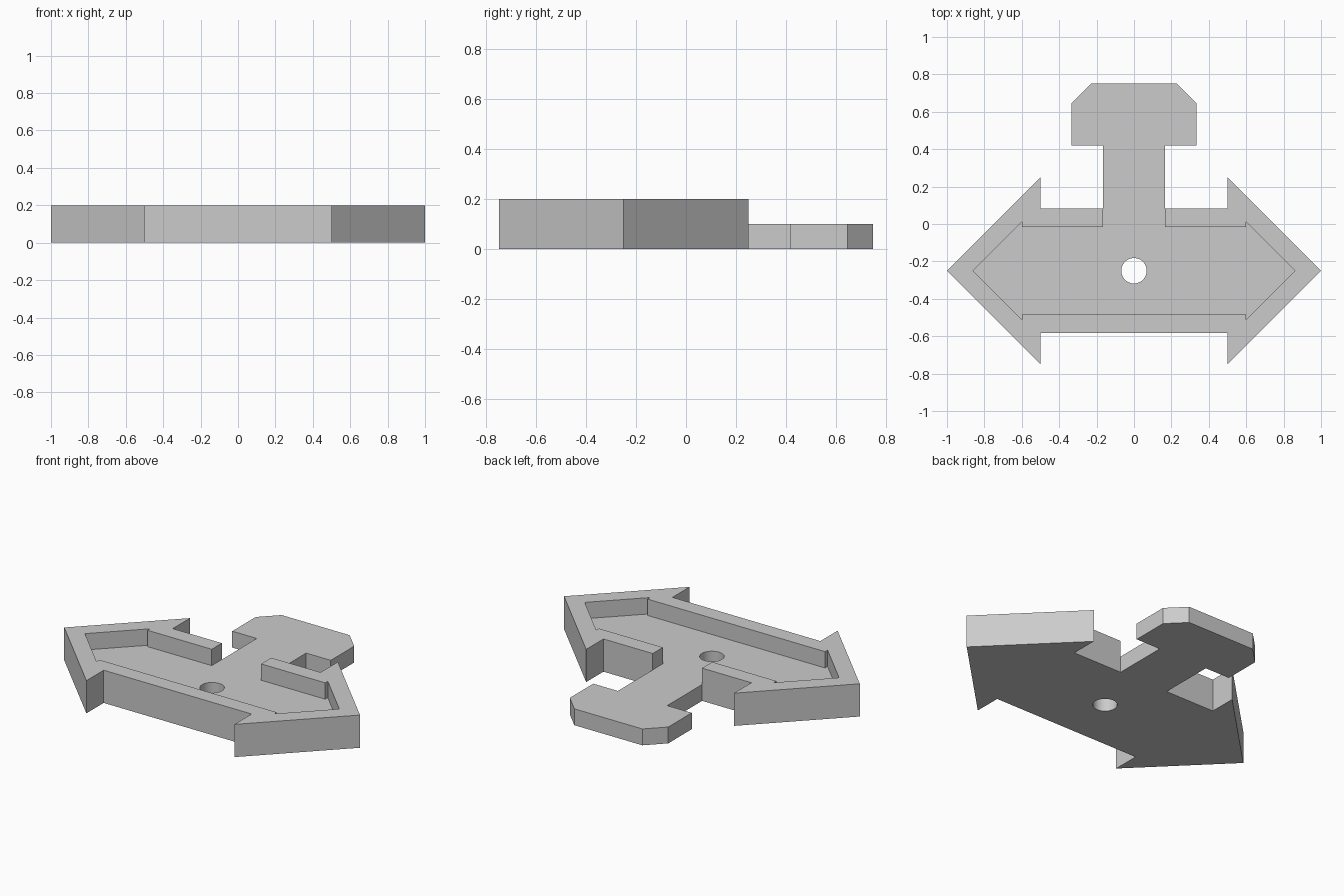
import bpy, bmesh, math

default = bpy.data.objects.get("Cube")
if default:
    bpy.data.objects.remove(default, do_unlink=True)

HEIGHT, FLOOR = 0.2, 0.1
MID_Y = -0.25

grey = bpy.data.materials.new("plain_grey")
grey.use_nodes = True
grey.diffuse_color = (0.6, 0.6, 0.6, 1)
grey.node_tree.nodes["Principled BSDF"].inputs["Base Color"].default_value = (0.6, 0.6, 0.6, 1)


def prism(name, outline, z0, z1):
    """Extrude a closed outline from z0 to z1."""
    bm = bmesh.new()
    face = bm.faces.new([bm.verts.new((x, y, z0)) for x, y in outline])
    top = bmesh.ops.extrude_face_region(bm, geom=[face])["geom"]
    bmesh.ops.translate(bm, vec=(0, 0, z1 - z0),
                        verts=[v for v in top if isinstance(v, bmesh.types.BMVert)])
    bmesh.ops.recalc_face_normals(bm, faces=bm.faces[:])
    mesh = bpy.data.meshes.new(name)
    bm.to_mesh(mesh)
    bm.free()
    mesh.materials.append(grey)
    obj = bpy.data.objects.new(name, mesh)
    bpy.context.collection.objects.link(obj)
    return obj


def mirrored(half):
    """Close a right-hand half outline with its mirror image across x = 0."""
    return half + [(-x, y) for x, y in reversed(half) if x > 0]


def cut(target, cutter):
    """Subtract the cutter, then remove it."""
    mod = target.modifiers.new("cut", 'BOOLEAN')
    mod.operation, mod.solver, mod.object = 'DIFFERENCE', 'EXACT', cutter
    cutter.hide_render = True
    bpy.context.view_layer.objects.active = target
    bpy.ops.object.modifier_apply(modifier=mod.name)
    bpy.data.objects.remove(cutter, do_unlink=True)


# Double-arrow body with the T-shaped tab behind it
plate = prism("arrow_plate", mirrored([
    (0.5, -0.583), (0.5, -0.75), (1, MID_Y), (0.5, 0.25), (0.5, 0.083),
    (0.167, 0.083), (0.167, 0.42), (0.333, 0.42), (0.333, 0.647), (0.23, 0.75),
]), 0, HEIGHT)

# Recess inside the rim, opening through the back and lowering the tab
cut(plate, prism("recess_cutter", mirrored([
    (0.6, -0.485), (0.6, -0.51), (0.86, MID_Y), (0.6, 0.01), (0.6, -0.015),
    (0.167, -0.015), (0.167, 0.083), (0.4, 0.3), (0.4, 0.9),
]), FLOOR, HEIGHT + 0.1))

# Round hole through the floor
SIDES = 32
cut(plate, prism("hole_cutter", [
    (0.068 * math.cos(math.tau * i / SIDES), MID_Y + 0.068 * math.sin(math.tau * i / SIDES))
    for i in range(SIDES)], -0.1, HEIGHT + 0.1))

# Smooth the hole wall and keep every other edge sharp
bpy.ops.object.select_all(action='DESELECT')
plate.select_set(True)
bpy.context.view_layer.objects.active = plate
bpy.ops.object.shade_smooth_by_angle(angle=math.radians(30))
